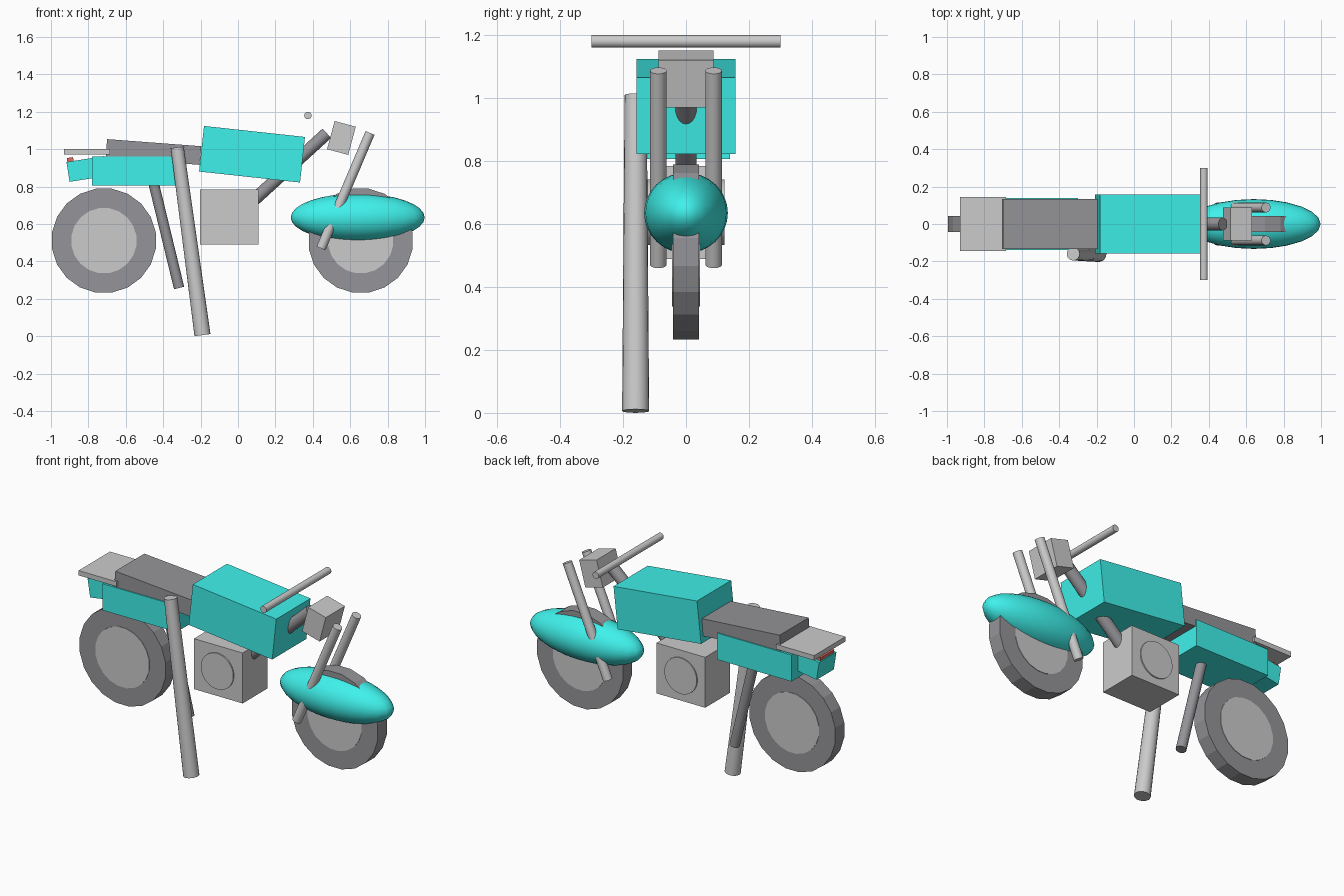
import bpy, math
from mathutils import Vector

if "Cube" in bpy.data.objects:
    bpy.data.objects.remove(bpy.data.objects["Cube"])


def material(name, color):
    m = bpy.data.materials.new(name)
    m.diffuse_color = (*color, 1)
    m.use_nodes = True
    m.node_tree.nodes["Principled BSDF"].inputs["Base Color"].default_value = m.diffuse_color
    return m


TEAL = material("teal_paint", (0.05, 0.88, 0.83))
DARK = material("dark_rubber", (0.3, 0.3, 0.32))
RED = material("red_lens", (0.75, 0.15, 0.12))


def finish(name, mat, smooth=False):
    ob = bpy.context.object
    ob.name = name
    if mat:
        ob.data.materials.append(mat)
    if smooth:
        bpy.ops.object.shade_smooth_by_angle(angle=math.radians(40))
    return ob


def box(name, x, z, size, tilt=0, mat=None):
    """Box centred on y = 0; positive tilt drops its front (+x) end."""
    bpy.ops.mesh.primitive_cube_add(size=1, location=(x, 0, z),
                                    rotation=(0, math.radians(tilt), 0))
    bpy.context.object.scale = size
    bpy.ops.object.transform_apply(location=False, rotation=False, scale=True)
    return finish(name, mat)


def rod(name, a, b, r1, r2=None, mat=None, sides=20):
    a, b = Vector(a), Vector(b)
    rot = (b - a).to_track_quat('Z', 'Y').to_euler()
    bpy.ops.mesh.primitive_cone_add(vertices=sides, radius1=r1, radius2=r2 or r1,
                                    depth=(b - a).length, location=(a + b) / 2,
                                    rotation=rot)
    return finish(name, mat, True)


def disc(name, x, z, r, half_width, sides, mat=None, smooth=False):
    """Cylinder lying across the bike, with a flat facet on top."""
    bpy.ops.mesh.primitive_cylinder_add(vertices=sides, radius=r, depth=2 * half_width,
                                        location=(x, 0, z),
                                        rotation=(math.pi / 2, math.pi / sides, 0))
    return finish(name, mat, smooth)


# Wheels
for side, x in (("rear", -0.717), ("front", 0.656)):
    disc(side + "_tire", x, 0.511, 0.281, 0.042, 20, DARK)
    disc(side + "_hub", x, 0.511, 0.176, 0.045, 20)

# Front fender
bpy.ops.mesh.primitive_uv_sphere_add(segments=24, ring_count=16, radius=1,
                                     location=(0.64, 0, 0.635))
bpy.context.object.scale = (0.358, 0.133, 0.128)
bpy.ops.object.transform_apply(location=False, rotation=False, scale=True)
finish("front_fender", TEAL, True)

# Bodywork
box("fuel_tank", 0.075, 0.973, (0.543, 0.316, 0.245), 6.2, TEAL)
box("seat", -0.452, 0.985, (0.505, 0.268, 0.1), 4.3, DARK)
box("side_panel", -0.54, 0.884, (0.48, 0.28, 0.155), 0, TEAL)
box("tail_tip", -0.81, 0.894, (0.2, 0.16, 0.107), -9, TEAL)
box("tail_light", -0.896, 0.937, (0.034, 0.125, 0.036), -9, RED)
box("luggage_rack", -0.807, 0.986, (0.246, 0.29, 0.028))
box("headlamp", 0.553, 1.06, (0.117, 0.176, 0.156), 15)

# Engine with round covers on both sides
box("engine", -0.047, 0.637, (0.315, 0.23, 0.295))
disc("engine_covers", -0.05, 0.637, 0.105, 0.122, 32, None, True)

# Frame and rear strut
rod("frame_tube", (0.0, 0, 0.651), (0.475, 0, 1.085), 0.034, mat=DARK)
rod("rear_strut", (-0.471, 0, 0.9), (-0.315, 0, 0.258), 0.028, mat=DARK)

# Forks and handlebar
for side, y in (("right", -0.088), ("left", 0.088)):
    rod(side + "_fork", (0.444, y, 0.47), (0.706, y, 1.087), 0.026)
rod("handlebar", (0.374, -0.3, 1.18), (0.374, 0.3, 1.18), 0.02)

# Exhaust
rod("exhaust_pipe", (-0.19, -0.16, 0.006), (-0.325, -0.16, 1.01), 0.043, 0.035)
